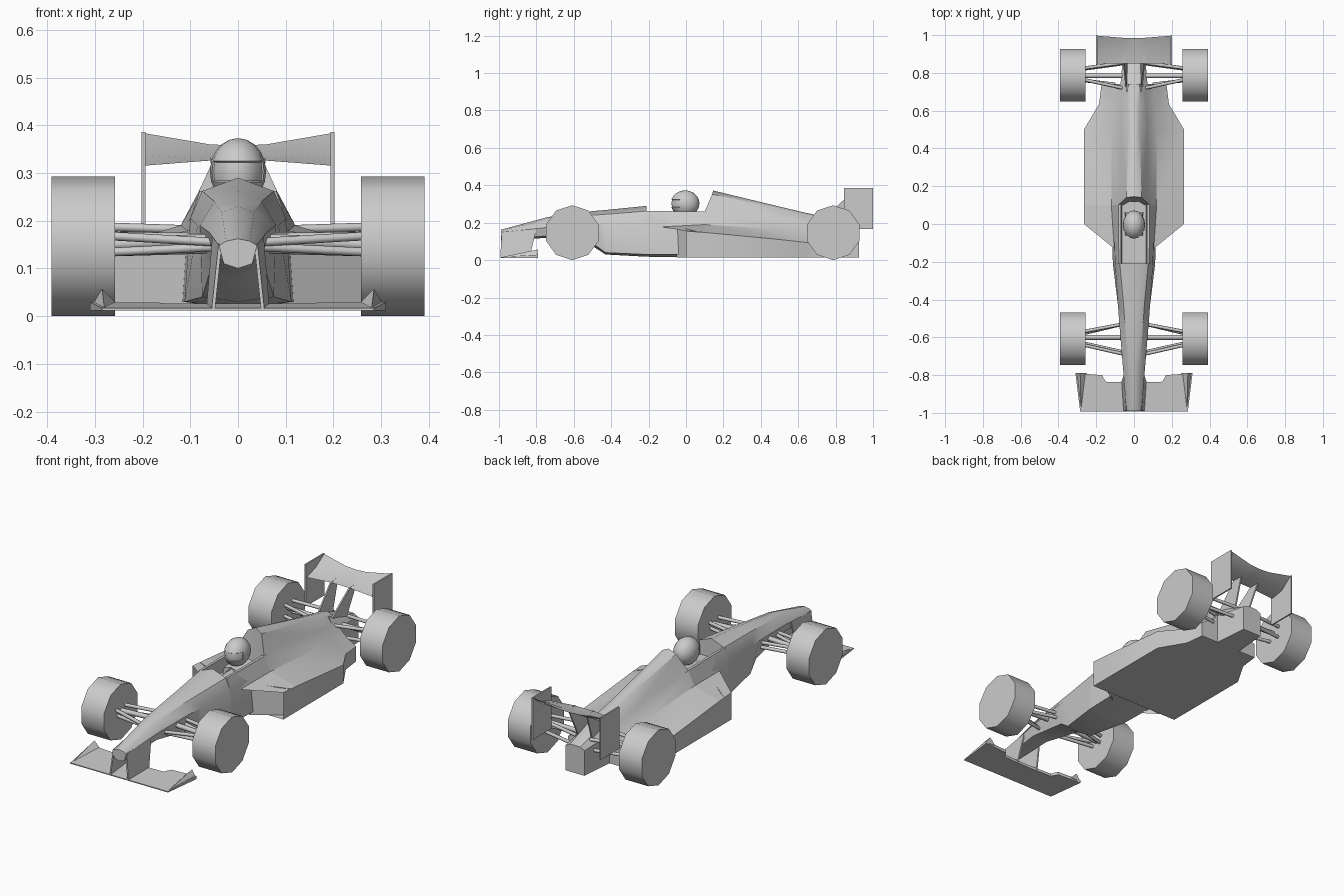
import bpy, bmesh, math
from mathutils import Vector


def finish(name, bm, mirror=True, angle=35):
    bmesh.ops.recalc_face_normals(bm, faces=bm.faces)
    me = bpy.data.meshes.new(name)
    bm.to_mesh(me)
    bm.free()
    ob = bpy.data.objects.new(name, me)
    bpy.context.collection.objects.link(ob)
    bpy.ops.object.select_all(action='DESELECT')
    ob.select_set(True)
    bpy.context.view_layer.objects.active = ob
    bpy.ops.object.shade_smooth_by_angle(angle=math.radians(angle))
    if mirror:
        m = ob.modifiers.new("Mirror", 'MIRROR')
        m.merge_threshold = 0.0005
    return ob


def loft(name, sections, closed=False, caps=(True, True), mirror=True, angle=35):
    """Skin matching cross-sections of (x, y, z) points."""
    bm = bmesh.new()
    rows = [[bm.verts.new(p) for p in s] for s in sections]
    n = len(rows[0])
    for a, b in zip(rows, rows[1:]):
        for i in range(n if closed else n - 1):
            j = (i + 1) % n
            bm.faces.new((a[i], a[j], b[j], b[i]))
    for row, cap in ((rows[0], caps[0]), (rows[-1], caps[1])):
        if cap:
            bm.faces.new(row)
    return finish(name, bm, mirror, angle)


def at(y, *pts):
    return [(x, y, z) for x, z in pts]


def rod(name, a, b, r=0.009):
    a, b = Vector(a), Vector(b)
    d = (b - a).normalized()
    u = d.cross(Vector((0, 0, 1))).normalized()
    v = d.cross(u)
    ring = [u * math.cos(t) * r + v * math.sin(t) * r
            for t in (k * math.tau / 8 for k in range(8))]
    return loft(name, [[a + q for q in ring], [b + q for q in ring]], closed=True, angle=50)


# Nose and front tub
loft("nose", [
    at(-0.99, (0, .162), (.025, .157), (.04, .148), (.03, .11), (0, .10)),
    at(-0.74, (0, .23), (.034, .217), (.06, .175), (.045, .13), (0, .12)),
    at(-0.50, (0, .262), (.05, .24), (.08, .19), (.06, .09), (0, .075)),
    at(-0.43, (0, .268), (.055, .245), (.085, .19), (.075, .04), (0, .03)),
    at(-0.21, (0, .29), (.075, .262), (.10, .205), (.112, .03), (0, .018))])

# Open cockpit tub
loft("cockpit", [
    at(-0.21, (0, .19), (.064, .19), (.068, .262), (.08, .262), (.10, .205), (.112, .03), (0, .018)),
    at(0.12, (0, .19), (.064, .19), (.068, .26), (.083, .26), (.11, .19), (.12, .03), (0, .015))])

# Engine cover blending into the sidepods
loft("engine_cover", [
    [(0, .145, .372), (.04, .14, .352), (.083, .10, .26), (.12, .10, .19),
     (.265, .10, .148), (.265, .10, .013), (0, .10, .013)],
    at(.50, (0, .286), (.03, .276), (.07, .225), (.12, .165), (.265, .11), (.265, .013), (0, .013)),
    at(.635, (0, .254), (.03, .245), (.065, .20), (.11, .148), (.185, .095), (.185, .013), (0, .013)),
    at(.74, (0, .232), (.03, .225), (.055, .19), (.10, .14), (.172, .09), (.172, .013), (0, .013))])

# Gearbox tail
loft("gearbox", [
    at(.70, (0, .238), (.04, .225), (.075, .17), (.075, .013), (0, .013)),
    at(.925, (0, .16), (.03, .158), (.055, .145), (.055, .013), (0, .013))])

# Sidepod fronts, open at the intake, with a recessed intake wall
loft("sidepod_front", [
    [(.085, -.13, .25), (.105, -.13, .178), (.265, 0, .155), (.265, 0, .013), (0, 0, .013)],
    [(.083, .10, .26), (.12, .10, .19), (.265, .10, .148), (.265, .10, .013), (0, .10, .013)]],
    caps=(False, False))
loft("intake_wall", [
    [(.10, -.05, .18), (.265, .06, .152)], [(.10, -.05, .013), (.265, .06, .013)]],
    caps=(False, False))

# Driver helmet with inset visor
bm = bmesh.new()
bmesh.ops.create_uvsphere(bm, u_segments=16, v_segments=10, radius=1)
visor = [f for f in bm.faces if f.calc_center_median().y < -.3
         and -.35 < f.calc_center_median().z < .35]
bmesh.ops.inset_region(bm, faces=visor, thickness=.03, depth=-.05)
for v in bm.verts:
    v.co = Vector((v.co.x * .059, v.co.y * .077 - .005, v.co.z * .07 + .303))
finish("helmet", bm, mirror=False)
loft("helmet_collar", [at(-.06, (0, .24), (.04, .23), (.05, .18)),
                       at(.06, (0, .25), (.045, .24), (.05, .18))])

# Wheels: ten-sided drums
for name, cy in (("front_wheel", -.608), ("rear_wheel", .787)):
    rings = [[(x, cy + .1465 * math.sin(k * math.tau / 10), .1465 + .1465 * math.cos(k * math.tau / 10))
              for k in range(10)] for x in (.258, .391)]
    loft(name, rings, closed=True, angle=45)

# Suspension arms
for i, (a, b, r) in enumerate([
        ((.05, -.69, .155), (.27, -.64, .168), .009),
        ((.06, -.53, .165), (.27, -.57, .168), .009),
        ((.05, -.60, .16), (.27, -.60, .15), .013),
        ((.045, -.68, .145), (.27, -.63, .134), .009),
        ((.06, -.53, .14), (.27, -.58, .134), .009)]):
    rod(f"front_arm_{i}", a, b, r)
for i, (a, b, r) in enumerate([
        ((.04, .855, .175), (.27, .825, .187), .009),
        ((.06, .72, .18), (.27, .765, .187), .009),
        ((.05, .785, .16), (.27, .785, .165), .012),
        ((.05, .85, .12), (.27, .82, .13), .009),
        ((.10, .74, .12), (.27, .76, .13), .009)]):
    rod(f"rear_arm_{i}", a, b, r)

# Front wing plate, raised towards the rear
plan = [(0, -.992), (.285, -.992), (.31, -.79), (.17, -.80), (.15, -.835), (0, -.84)]
loft("front_wing", [[(x, y, .012) for x, y in plan],
                    [(x, y, .017 + (y + .992) * .06) for x, y in plan]], closed=True, angle=20)

# Wing-tip fins
bm = bmesh.new()
tip, inner, outer, peak = [bm.verts.new(p) for p in (
    (.28, -.985, .016), (.25, -.79, .022), (.31, -.79, .016), (.285, -.79, .057))]
for f in ((tip, inner, peak), (tip, peak, outer), (inner, outer, peak), (tip, outer, inner)):
    bm.faces.new(f)
finish("front_wing_fin", bm, angle=20)

# Front wing pylons
loft("front_wing_pylon", [
    [(.048, -.993, .016), (.055, -.993, .016), (.066, -.835, .02), (.058, -.835, .02)],
    [(.034, -.985, .15), (.041, -.985, .15), (.054, -.80, .165), (.046, -.80, .165)]],
    closed=True, angle=20)

# Rear wing blade, slimmer in the middle
loft("rear_wing", [
    [(x, .85, lo), (x, .925, lo + (hi - lo) * .35), (x, back, hi), (x, .925, lo + (hi - lo) * .35 - .012)]
    for x, lo, hi, back in ((0, .327, .357, .985), (.06, .326, .36, .986), (.20, .315, .384, .997))],
    closed=True, caps=(False, True))

# Rear wing endplates
plate = [(.845, .165), (1.0, .165), (1.0, .386), (.845, .386)]
loft("rear_wing_endplate", [[(x, y, z) for y, z in plate] for x in (.194, .202)],
     closed=True, angle=20)

# Rear wing struts
loft("rear_wing_strut", [
    [(.036, .71, .20), (.044, .71, .20), (.044, .84, .165), (.036, .84, .165)],
    [(.051, .85, .328), (.058, .85, .328), (.058, .91, .335), (.051, .91, .335)]],
    closed=True, angle=20)
